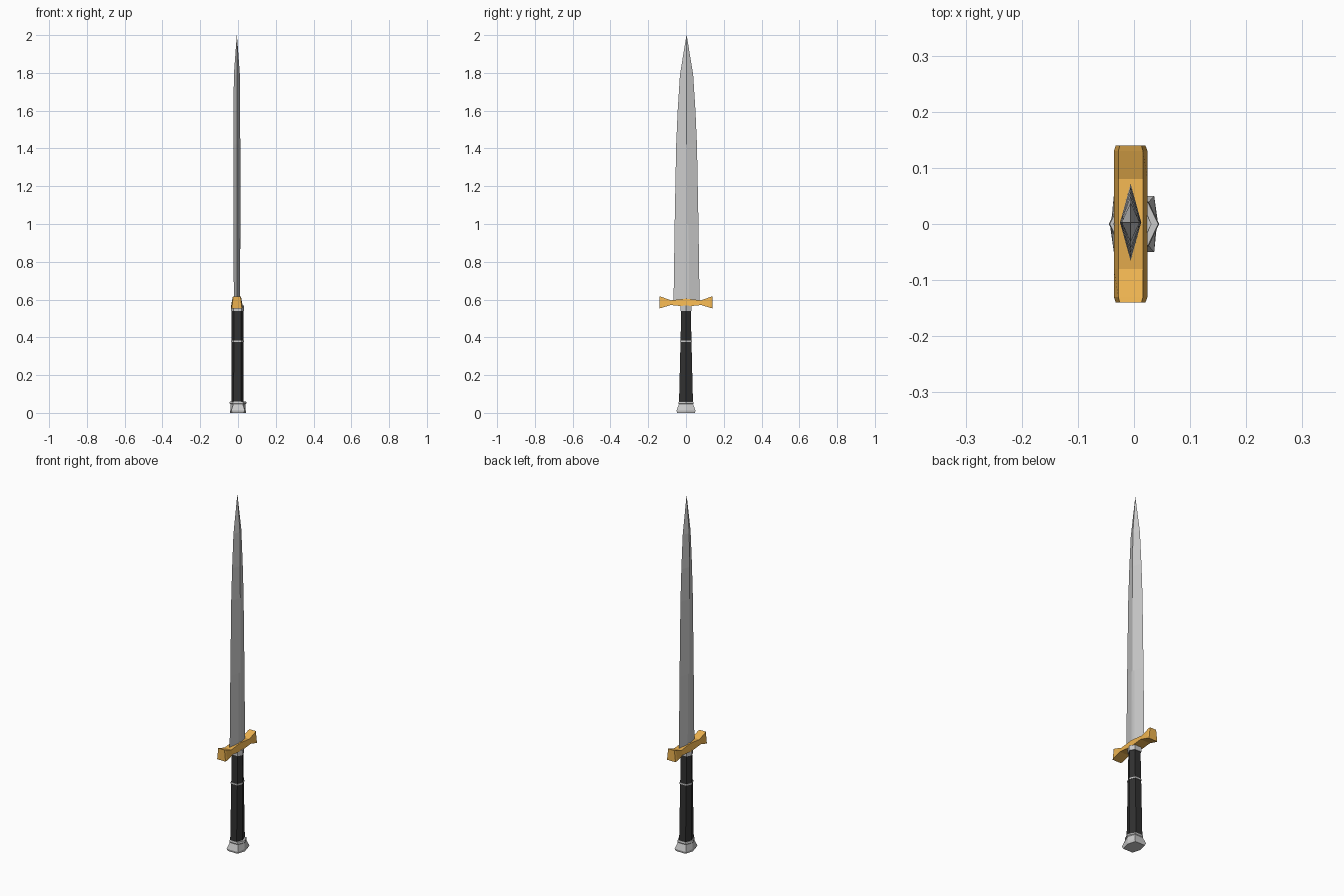
import bpy, bmesh

if "Cube" in bpy.data.objects:
    bpy.data.objects.remove(bpy.data.objects["Cube"])


def material(name, rgb):
    m = bpy.data.materials.new(name)
    m.diffuse_color = (*rgb, 1)
    m.use_nodes = True
    m.node_tree.nodes["Principled BSDF"].inputs["Base Color"].default_value = m.diffuse_color
    return m


def loft(name, sections, mat=None):
    """Skin a closed solid through equal-length rings of points."""
    bm = bmesh.new()
    rings = [[bm.verts.new(p) for p in s] for s in sections]
    n = len(rings[0])
    for a, b in zip(rings, rings[1:]):
        for i in range(n):
            j = (i + 1) % n
            bm.faces.new((a[i], a[j], b[j], b[i]))
    bm.faces.new(rings[0][::-1])
    bm.faces.new(rings[-1])
    bmesh.ops.remove_doubles(bm, verts=bm.verts, dist=1e-5)
    bmesh.ops.recalc_face_normals(bm, faces=bm.faces)
    me = bpy.data.meshes.new(name)
    bm.to_mesh(me)
    bm.free()
    ob = bpy.data.objects.new(name, me)
    bpy.context.collection.objects.link(ob)
    if mat:
        me.materials.append(mat)
    return ob


def hexagon(z, point, cx, cy, x0=0.0):
    """Six-sided ring: points on +-x, corners at (cx, cy)."""
    return [(x0 + x, y, z) for x, y in ((point, 0), (cx, cy), (-cx, cy),
                                        (-point, 0), (-cx, -cy), (cx, -cy))]


gold = material("gold", (0.85, 0.45, 0.08))
black = material("black_leather", (0.03, 0.03, 0.03))
X = -0.006

# Blade: diamond section with a shallow groove that closes near z = 1
def blade_section(z, w, t, groove):
    r = w * 0.18
    tr = t * 0.82
    c = t - groove
    return [(X + x, 0.003 + y, z) for x, y in (
        (0, w), (tr, r), (c, 0), (tr, -r), (0, -w), (-tr, -r), (-c, 0), (-tr, r))]

loft("blade", [blade_section(*s) for s in (
    (0.58, 0.069, 0.019, 0.006), (1.0, 0.063, 0.019, 0),
    (1.42, 0.055, 0.018, 0), (1.60, 0.047, 0.0175, 0),
    (1.79, 0.035, 0.016, 0), (2.0, 0.0006, 0.0004, 0))])

# Crossguard: tapered section, waisted at y = 0.08 and flared at the ends
half = [(0.0, 0.563, 0.605, 1.0), (0.08, 0.571, 0.596, 1.0),
        (0.13, 0.556, 0.614, 1.0), (0.14, 0.553, 0.617, 0.88)]
stations = [(-y, a, b, s) for y, a, b, s in half[:0:-1]] + half

def guard_section(y, lo, hi, s):
    return [(X + s * x, y, z) for x, z in (
        (-0.030, lo), (0.030, lo), (0.022, hi), (-0.022, hi))]

loft("crossguard", [guard_section(*s) for s in stations], gold)

# Grip: six-sided, wider toward the pommel
loft("grip", [hexagon(0.05, 0.032, 0.020, 0.037, -0.003),
              hexagon(0.38, 0.032, 0.019, 0.029, -0.003),
              hexagon(0.55, 0.031, 0.018, 0.025, -0.003)], black)

# Metal bands around the grip
for name, z0, z1, cy in (("middle_band", 0.376, 0.384, 0.031),
                         ("upper_collar", 0.540, 0.568, 0.028)):
    loft(name, [hexagon(z, 0.034, 0.021, cy, -0.003) for z in (z0, z1)])

# Pommel: flared block with a pointed rim
loft("pommel", [hexagon(0.0, 0.043, 0.030, 0.047),
                hexagon(0.012, 0.041, 0.036, 0.050),
                hexagon(0.046, 0.039, 0.025, 0.038),
                hexagon(0.050, 0.045, 0.026, 0.040),
                hexagon(0.060, 0.043, 0.025, 0.038)])
